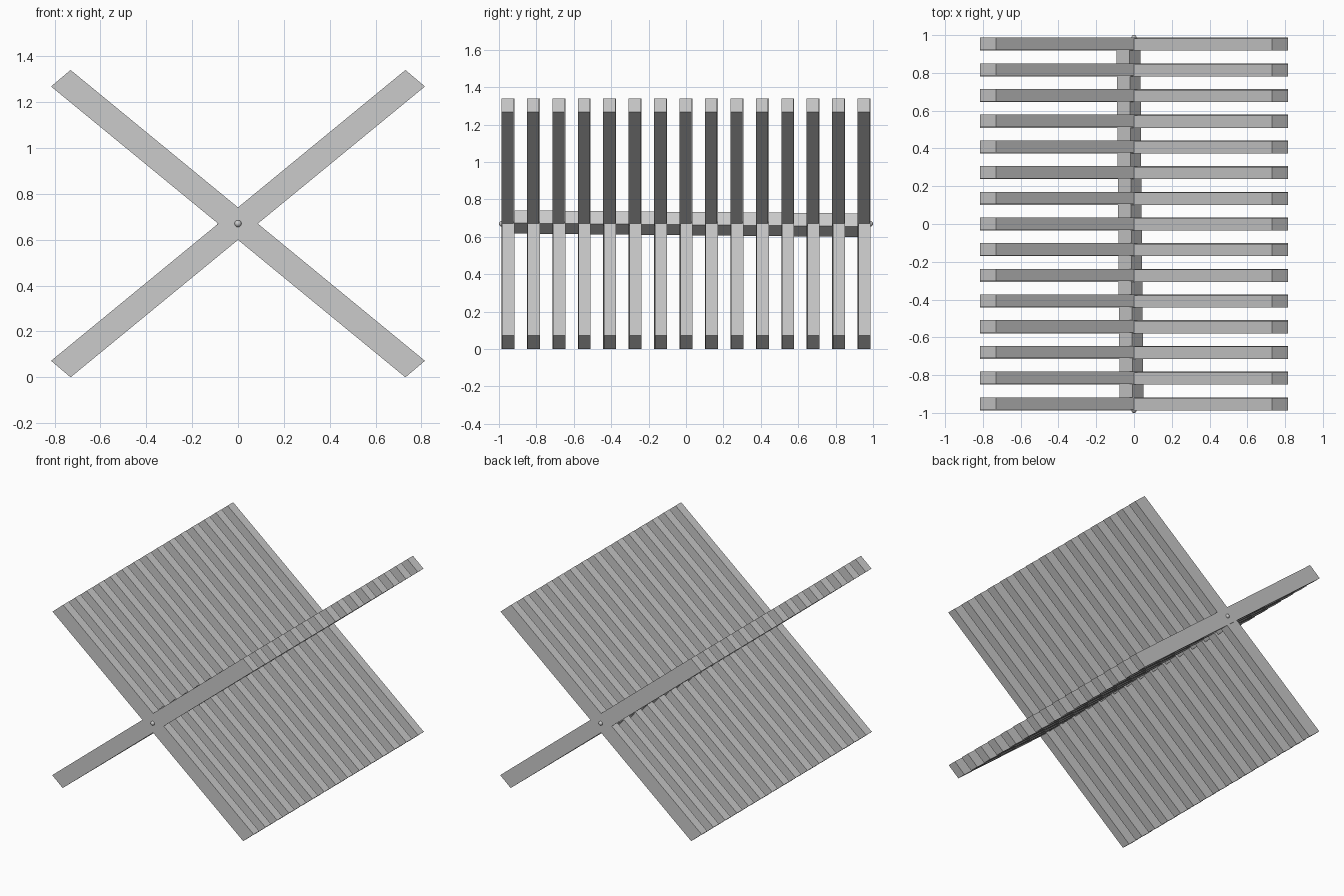
import bpy, bmesh, math
from mathutils import Matrix

if "Cube" in bpy.data.objects:
    bpy.data.objects.remove(bpy.data.objects["Cube"])

PIVOT = 0.67      # height of the rod
COUNT = 15
STEP = 0.136
WIDTH = 0.065     # slat size along y


def prism(name, profile, y0, y1):
    """Extrude an x,z outline along y."""
    bm = bmesh.new()
    face = bm.faces.new([bm.verts.new((x, y0, z)) for x, z in profile])
    out = bmesh.ops.extrude_face_region(bm, geom=[face])
    moved = [g for g in out["geom"] if isinstance(g, bmesh.types.BMVert)]
    bmesh.ops.translate(bm, verts=moved, vec=(0, y1 - y0, 0))
    bmesh.ops.recalc_face_normals(bm, faces=bm.faces)
    mesh = bpy.data.meshes.new(name)
    bm.to_mesh(mesh)
    bm.free()
    obj = bpy.data.objects.new(name, mesh)
    bpy.context.collection.objects.link(obj)
    return obj


# Crossing slats: each pair shares the rod, the mirrored one sits slightly behind
slat = [(-0.815, 0.072), (-0.73, 0.0), (0.815, 1.268), (0.73, 1.34)]
for i in range(COUNT):
    y = (i - (COUNT - 1) / 2) * STEP
    for name, side, shift in (("rising_slat", 1, -0.002), ("falling_slat", -1, 0.002)):
        yc = y + shift
        prism(name, [(side * x, z) for x, z in slat], yc - WIDTH / 2, yc + WIDTH / 2)

# Square spacers in the gaps, drifting slightly from front to back
a = math.radians(39.4)
for i in range(COUNT - 1):
    t = i / (COUNT - 2)
    cx, cz = -0.0135 - 0.0155 * t, 0.679 - 0.0165 * t
    y = (i + 0.5 - (COUNT - 1) / 2) * STEP
    half = (STEP - WIDTH) / 2 + 0.002
    r = 0.0444 * math.sqrt(2)
    corners = [a + math.pi / 4 + k * math.pi / 2 for k in range(4)]
    prism("spacer", [(cx + r * math.cos(c), cz + r * math.sin(c)) for c in corners],
          y - half, y + half)

# Pivot rod with domed ends
bpy.ops.mesh.primitive_cylinder_add(vertices=24, radius=0.013, depth=1.98,
                                    location=(0, 0, PIVOT), rotation=(math.pi / 2, 0, 0))
bpy.context.object.name = "pivot_rod"
bpy.ops.object.shade_smooth_by_angle()
for end in (-1, 1):
    bpy.ops.mesh.primitive_uv_sphere_add(segments=24, ring_count=12, radius=0.015,
                                         location=(0, end * 0.985, PIVOT))
    bpy.context.object.name = "rod_end"
    bpy.ops.object.shade_smooth_by_angle()
